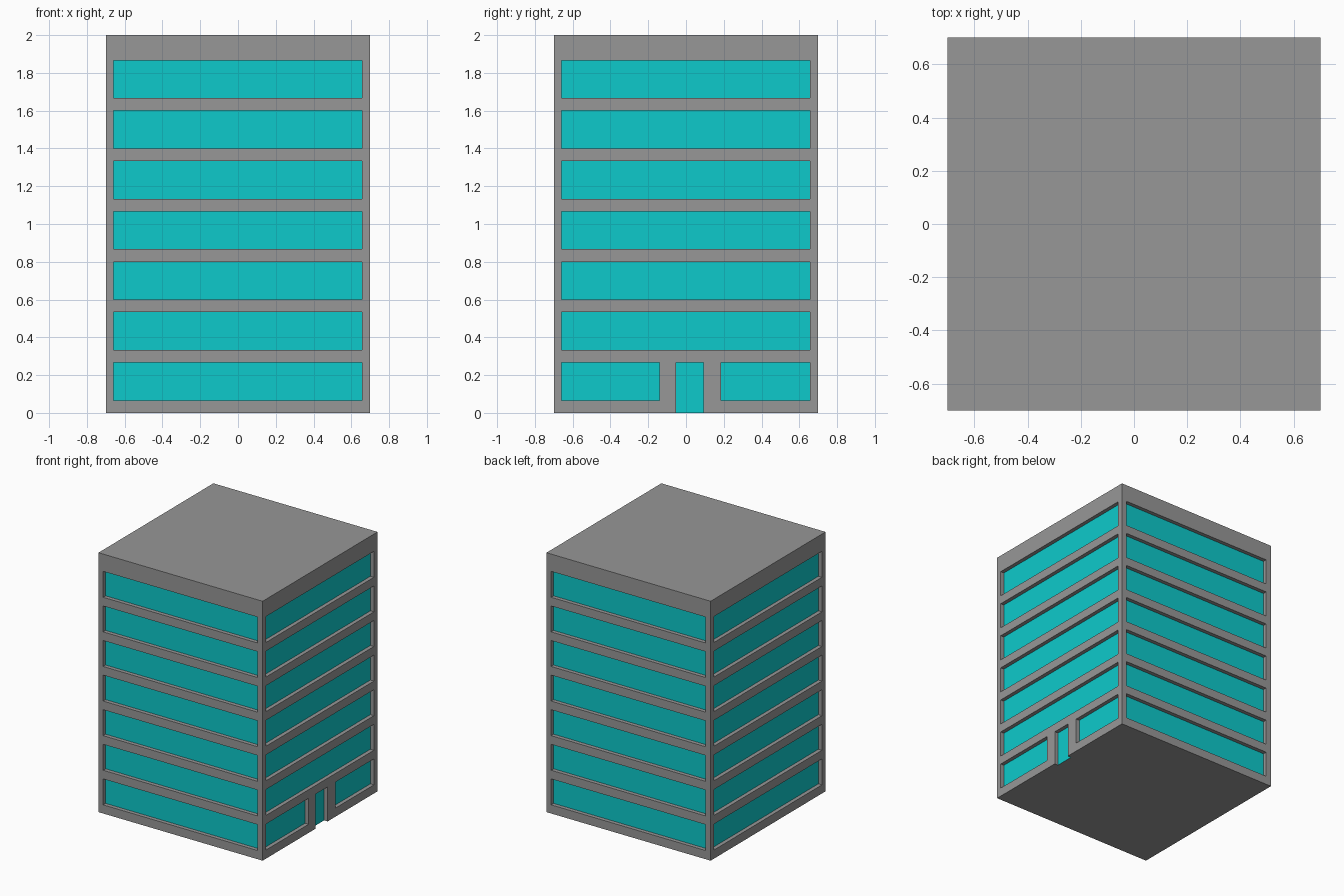
import bpy
import bmesh
from math import pi
from mathutils import Matrix, Vector

HALF, HEIGHT, DEPTH = 0.7, 2.0, 0.03
FLOORS, PITCH, SILL, WIN_H = 7, 0.2667, 0.0667, 0.2
WIN_L, WIN_R = -0.66, 0.656

if "Cube" in bpy.data.objects:
    bpy.data.objects.remove(bpy.data.objects["Cube"], do_unlink=True)


def make_material(name, color):
    mat = bpy.data.materials.new(name)
    mat.use_nodes = True
    mat.diffuse_color = color
    mat.node_tree.nodes["Principled BSDF"].inputs["Base Color"].default_value = color
    return mat


def add_box(bm, lo, hi, turn=Matrix()):
    lo, hi = Vector(lo), Vector(hi)
    size = Matrix.Diagonal((hi - lo).to_4d())
    size[3][3] = 1
    bmesh.ops.create_cube(bm, size=1, matrix=turn @ Matrix.Translation((lo + hi) / 2) @ size)


def make_object(name, bm):
    mesh = bpy.data.meshes.new(name)
    bm.to_mesh(mesh)
    bm.free()
    obj = bpy.data.objects.new(name, mesh)
    bpy.context.collection.objects.link(obj)
    return obj


concrete = make_material("grey concrete", (0.31, 0.31, 0.31, 1))
glass = make_material("turquoise glass", (0.004, 0.59, 0.60, 1))

# Solid block of the building
bm = bmesh.new()
add_box(bm, (-HALF, -HALF, 0), (HALF, HALF, HEIGHT))
building = make_object("building", bm)
building.data.materials.append(concrete)
building.data.materials.append(glass)

# Openings for window bands on four sides, with an entrance on one
bm = bmesh.new()


def opening(side, left, right, bottom, top):
    turn = Matrix.Rotation(side * pi / 2, 4, "Z")
    add_box(bm, (left, -HALF - 0.1, bottom), (right, -HALF + DEPTH, top), turn)


ENTRANCE_SIDE = 1
for side in range(4):
    for floor in range(FLOORS):
        z = SILL + floor * PITCH
        if side == ENTRANCE_SIDE and floor == 0:
            opening(side, WIN_L, -0.14, z, z + WIN_H)
            opening(side, 0.185, WIN_R, z, z + WIN_H)
            opening(side, -0.053, 0.092, -0.1, z + WIN_H)
        else:
            opening(side, WIN_L, WIN_R, z, z + WIN_H)
cutter = make_object("opening_cutter", bm)
cutter.hide_render = True

# Cut the openings and bake the result
cut = building.modifiers.new("openings", "BOOLEAN")
cut.operation = "DIFFERENCE"
cut.solver = "EXACT"
cut.object = cutter
bpy.context.view_layer.update()
graph = bpy.context.evaluated_depsgraph_get()
baked = bpy.data.meshes.new_from_object(building.evaluated_get(graph))
building.modifiers.clear()
building.data = baked
bpy.data.objects.remove(cutter, do_unlink=True)

# Recessed panes are glass, everything else is concrete
for face in baked.polygons:
    reach = face.center.dot(face.normal)
    is_pane = abs(face.normal.z) < 0.1 and abs(reach - (HALF - DEPTH)) < 0.002
    face.material_index = 1 if is_pane else 0
    face.use_smooth = False
